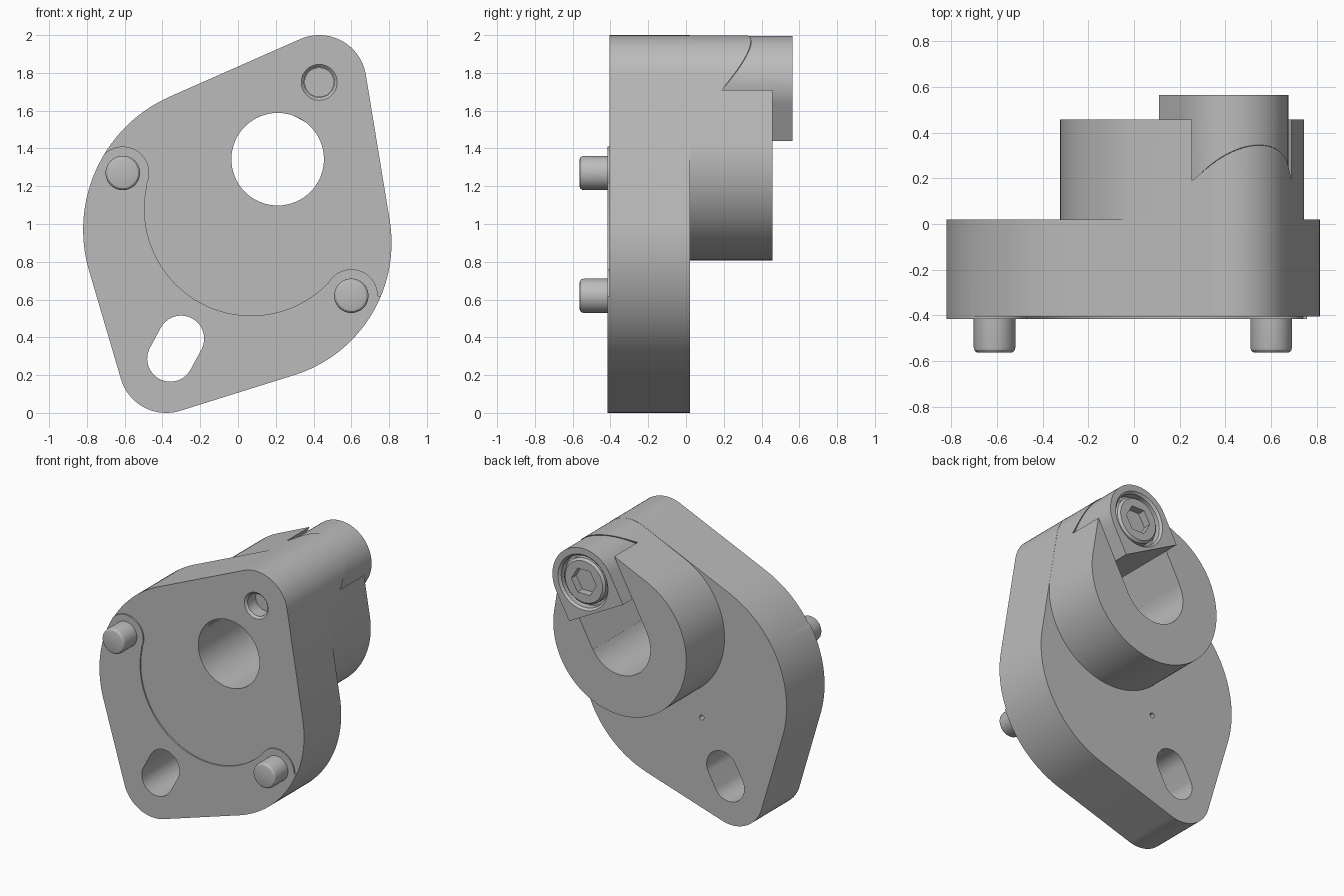
import bpy, bmesh
from math import sin, cos, radians, pi
from mathutils import Vector
from mathutils.geometry import convex_hull_2d

if "Cube" in bpy.data.objects:
    bpy.data.objects.remove(bpy.data.objects["Cube"])

steel = bpy.data.materials.new("machined_grey")
steel.use_nodes = True
GREY = (0.5, 0.5, 0.5, 1)
steel.diffuse_color = GREY
steel.node_tree.nodes["Principled BSDF"].inputs["Base Color"].default_value = GREY

# Key positions in the x-z plane
BORE = Vector((0.21, 1.343))
SCREW = Vector((0.43, 1.75))
D = (SCREW - BORE).normalized()      # from the bore towards the screw
N = Vector((D.y, -D.x))              # across the clamp
PINS = [Vector((-0.61, 1.27)), Vector((0.6, 0.62))]


def finish(name, bm):
    bmesh.ops.recalc_face_normals(bm, faces=bm.faces)
    mesh = bpy.data.meshes.new(name)
    bm.to_mesh(mesh)
    bm.free()
    mesh.materials.append(steel)
    ob = bpy.data.objects.new(name, mesh)
    bpy.context.collection.objects.link(ob)
    return ob


def extrude(name, points, vec):
    bm = bmesh.new()
    face = bm.faces.new([bm.verts.new(p) for p in points])
    out = bmesh.ops.extrude_face_region(bm, geom=[face], use_keep_orig=True)
    verts = [g for g in out["geom"] if isinstance(g, bmesh.types.BMVert)]
    bmesh.ops.translate(bm, verts=verts, vec=vec)
    return finish(name, bm)


def prism(name, outline, y0, y1):
    return extrude(name, [(p[0], y0, p[1]) for p in outline], (0, y1 - y0, 0))


def lathe(name, centre, profile, seg=64):
    """Solid of (radius, y) rings round an axis along y."""
    bm = bmesh.new()
    rings = [[bm.verts.new((centre.x + r * cos(2 * pi * i / seg), y,
                            centre.y + r * sin(2 * pi * i / seg)))
              for i in range(seg)] for r, y in profile]
    for a, b in zip(rings, rings[1:]):
        for i in range(seg):
            j = (i + 1) % seg
            bm.faces.new((a[i], a[j], b[j], b[i]))
    bm.faces.new(rings[0])
    bm.faces.new(rings[-1])
    return finish(name, bm)


def arc(c, r, a0, a1, n=40):
    angles = [radians(a0 + (a1 - a0) * i / n) for i in range(n + 1)]
    return [Vector((c[0] + r * cos(a), c[1] + r * sin(a))) for a in angles]


def hull(*circles):
    pts = [p for x, z, r in circles for p in arc((x, z), r, 0, 357, 119)]
    return [pts[i] for i in convex_hull_2d(pts)]


def boolean(ob, tool, operation="DIFFERENCE"):
    bpy.ops.object.select_all(action="DESELECT")
    bpy.context.view_layer.objects.active = ob
    ob.select_set(True)
    mod = ob.modifiers.new("bool", "BOOLEAN")
    mod.operation, mod.solver, mod.object = operation, "EXACT", tool
    bpy.ops.object.modifier_apply(modifier=mod.name)
    bpy.data.objects.remove(tool)


def smooth(ob):
    bpy.ops.object.select_all(action="DESELECT")
    bpy.context.view_layer.objects.active = ob
    ob.select_set(True)
    bpy.ops.object.shade_smooth_by_angle(angle=radians(25))


def ramp(name, half, lift):
    """Block above the 45 degree clamp seat, running across the hub."""
    profile = [(-0.465, -0.334), (0.6, 0.677), (0.6, 1.2), (-0.465, 1.2)]
    pts = []
    for d, y in profile:
        p = SCREW + D * d - N * half
        pts.append((p.x, y + lift, p.y))
    return extrude(name, pts, (N.x * 2 * half, 0, N.y * 2 * half))


# Flange plate with the hub joined to its back
body = prism("flange_body", hull((0.43, 1.75, 0.25), (-0.38, 0.25, 0.25),
                                 (-0.05, 0.97, 0.77), (0.08, 0.9, 0.733)), -0.415, 0.02)
boolean(body, prism("hub", hull((0.21, 1.34, 0.533), (0.43, 1.75, 0.249)), 0.0, 0.458), "UNION")

# Shallow front recess that leaves the rim and the pin bosses proud
edge = (arc(PINS[0], 0.14, 135, -25) + arc((0.07, 1.08), 0.565, 168, 316)
        + arc(PINS[1], 0.14, 150, 0)
        + [(1.2, 0.62), (1.2, 2.3), (-1.2, 2.3), (-1.2, 1.37)])
boolean(body, prism("recess_cutter", edge, -1, -0.405))

# Main bore and clamp seat
boolean(body, lathe("bore_cutter", BORE, [(0.245, -1), (0.245, 1)]))
boolean(body, ramp("seat_cutter", 0.247, 0))

# Slotted mounting hole
slot = Vector((-0.33, 0.34))
ends = [slot + D * s * 0.06 for s in (-1, 1)]
boolean(body, prism("slot_cutter", hull(*[(e.x, e.y, 0.122) for e in ends]), -1, 1))

# Chamfered screw hole in front and small blind hole at the back
boolean(body, lathe("screw_hole_cutter", SCREW,
                    [(0.11, -0.42), (0.095, -0.405), (0.08, -0.39), (0.08, 0.6)]))
boolean(body, lathe("blind_hole_cutter", Vector((-0.14, 0.715)), [(0.018, -0.06), (0.018, 0.1)], 24))
smooth(body)

# Clamp wedge: round outside, square towards the bore
base = math_angle = D.angle_signed(Vector((1, 0)))
side = arc((0, 0), 0.245, -90, 90)
outline = [SCREW + D * p.x + N * p.y for p in side]
outline += [SCREW - D * 0.22 + N * s * 0.245 for s in (1, -1)]
wedge = prism("clamp_wedge", outline, -0.3, 0.565)
boolean(wedge, ramp("wedge_trim", 0.4, 0.006), "INTERSECT")
boolean(wedge, lathe("counterbore_cutter", SCREW,
                     [(0.185, 0.5), (0.185, 0.55), (0.205, 0.57)]))
smooth(wedge)

# Socket head clamp screw
screw = lathe("clamp_screw", SCREW, [(0.078, -0.3), (0.078, 0.4), (0.165, 0.4),
                                     (0.165, 0.54), (0.15, 0.555)])
boolean(screw, lathe("hex_cutter", SCREW, [(0.1, 0.44), (0.1, 0.7)], 6))
smooth(screw)

# Dowel pins with rounded tips
for name, centre in zip(("right_pin", "left_pin"), PINS):
    smooth(lathe(name, centre, [(0.091, -0.35), (0.091, -0.54), (0.088, -0.552),
                                (0.081, -0.56), (0.072, -0.563)], 48))
